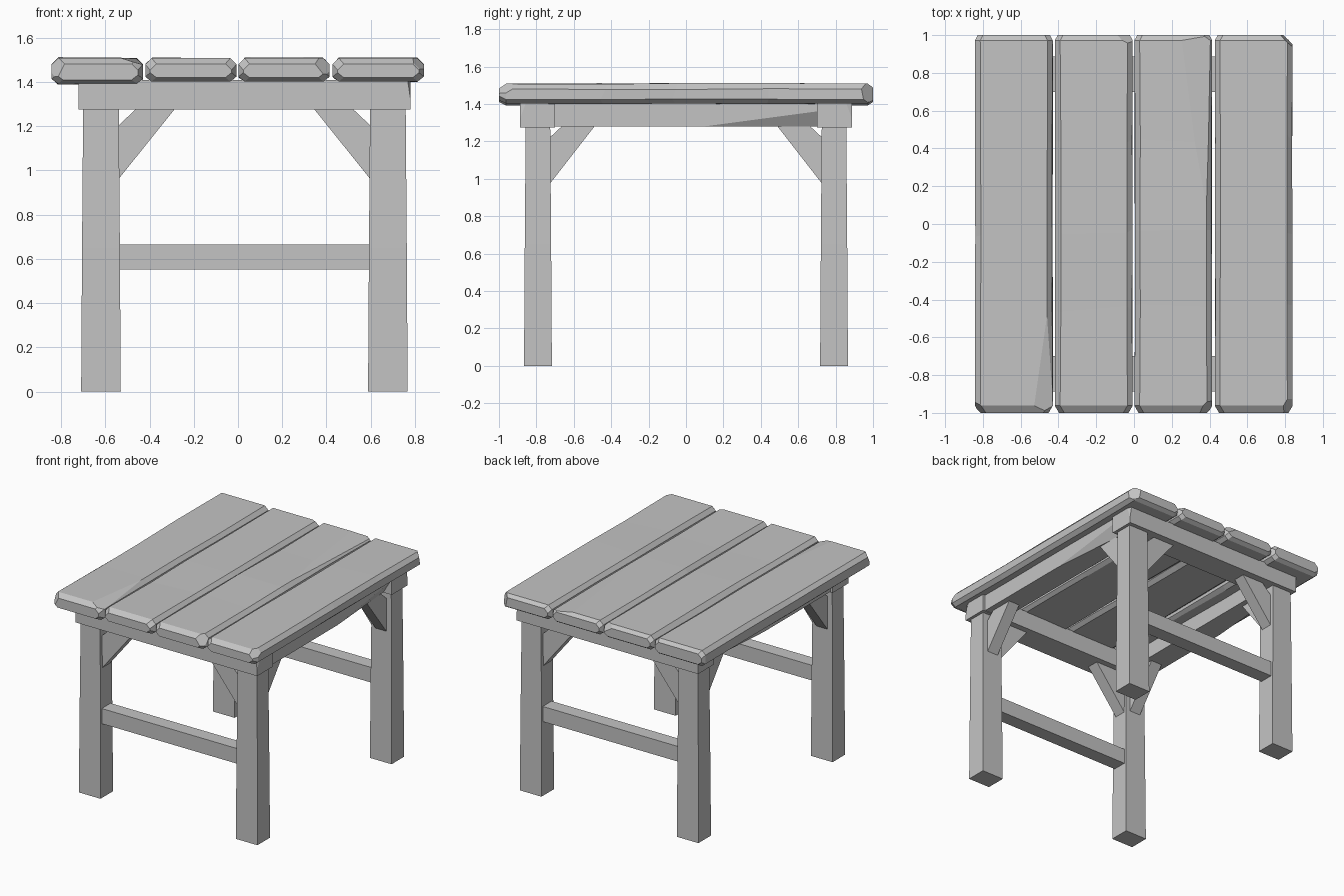
import bpy
import bmesh
import random
from mathutils import Vector

random.seed(4)
if "Cube" in bpy.data.objects:
    bpy.data.objects.remove(bpy.data.objects["Cube"], do_unlink=True)

GREY = (0.55, 0.55, 0.55, 1.0)
wood = bpy.data.materials.new("grey_wood")
wood.use_nodes = True
wood.diffuse_color = GREY
shader = next(n for n in wood.node_tree.nodes if n.type == "BSDF_PRINCIPLED")
shader.inputs["Base Color"].default_value = GREY
shader.inputs["Roughness"].default_value = 0.9


def finish(name, bm):
    bmesh.ops.recalc_face_normals(bm, faces=bm.faces)
    mesh = bpy.data.meshes.new(name)
    bm.to_mesh(mesh)
    bm.free()
    mesh.materials.append(wood)
    obj = bpy.data.objects.new(name, mesh)
    bpy.context.collection.objects.link(obj)
    return obj


def loft(loops):
    """Skin a row of equal closed loops and cap both ends."""
    bm = bmesh.new()
    rings = [[bm.verts.new(p) for p in loop] for loop in loops]
    count = len(rings[0])
    for a, b in zip(rings, rings[1:]):
        for i in range(count):
            j = (i + 1) % count
            bm.faces.new((a[i], a[j], b[j], b[i]))
    bm.faces.new(rings[0])
    bm.faces.new(rings[-1])
    return bm


def chip(bm, point, normal):
    """Slice off everything beyond a plane and close the cut."""
    geom = bm.verts[:] + bm.edges[:] + bm.faces[:]
    cut = bmesh.ops.bisect_plane(bm, geom=geom, plane_co=point,
                                 plane_no=Vector(normal).normalized(), clear_outer=True)
    edges = [e for e in cut["geom_cut"] if isinstance(e, bmesh.types.BMEdge)]
    bmesh.ops.holes_fill(bm, edges=edges)


def rect(x0, x1, y0, y1, z):
    return [(x0, y0, z), (x1, y0, z), (x1, y1, z), (x0, y1, z)]


def box(x0, x1, y0, y1, z0, z1):
    return loft([rect(x0, x1, y0, y1, z0), rect(x0, x1, y0, y1, z1)])


# Table top: four rough planks with chamfered edges
def plank_loop(cx, y, half, low, high, wobble):
    c, d = 0.028, 0.022
    outline = [(-half + c, low), (half - c, low), (half, low + d), (half, high - c),
               (half - c, high), (-half + c, high), (-half, high - c), (-half, low + d)]
    w = lambda s: random.uniform(-s, s)
    return [(cx + x + w(wobble * 0.6), y + w(wobble * 6), z + w(wobble)) for x, z in outline]


CHIPS = {
    0: [((-0.81, -0.97, 1.49), (-1, -1, 0.5)), ((-0.45, -0.5, 1.503), (0.3, -0.04, 1))],
    1: [((-0.05, 0.98, 1.49), (0.5, 1, 0.8))],
    2: [((0.34, 0.6, 1.505), (0.12, 0.02, 1)), ((0.38, -0.97, 1.48), (1, -1, 0.8))],
    3: [((0.81, 0.97, 1.47), (1, 1, 0.2)), ((0.81, -0.96, 1.49), (1, -0.6, 1))],
}
for i, cx in enumerate((-0.636, -0.213, 0.208, 0.634)):
    half = 0.206
    low = 1.392 if i == 0 else 1.402
    loops = [plank_loop(cx, -1, half - 0.022, low + 0.018, 1.482, 0)]
    loops.append(plank_loop(cx, -0.962, half, low, 1.508, 0))
    for y in (-0.45, -0.05, 0.45):
        loops.append(plank_loop(cx, y, half - 0.002, low, 1.508, 0.004))
    loops.append(plank_loop(cx, 0.972, half, low, 1.508, 0))
    loops.append(plank_loop(cx, 1, half - 0.015, low + 0.018, 1.488, 0))
    bm = loft(loops)
    for point, normal in CHIPS[i]:
        chip(bm, point, normal)
    finish(f"top_plank_{i + 1}", bm)

MID = 0.029  # the frame stands slightly off centre
LEG_IN, LEG_OUT = 0.568, 0.729

# Apron rails under the top
for name, s in (("front", -1), ("back", 1)):
    y0, y1 = sorted((s * 0.70, s * 0.888))
    bm = box(-0.722, 0.78, y0, y1, 1.275, 1.408)
    chip(bm, (0.768, s * 0.888, 1.40), (1, s * 0.4, 0.15))
    finish(name + "_rail", bm)
for name, s in (("left", 1), ("right", -1)):
    x0, x1 = sorted((MID + s * 0.56, MID + s * 0.732))
    bm = box(x0, x1, -0.72, 0.72, 1.278, 1.406)
    chip(bm, (MID + s * 0.722, 0.3, 1.29), (s, 0.08, -0.6))
    finish(name + "_rail", bm)


# Corner braces: a slanted bar with one end on the leg, one on the rail
def brace(name, along_x, start, direction, low, reach, gap, side0, side1):
    outline = [(-0.01, low), (reach, 1.28), (gap, 1.28), (-0.01, 1.275 - gap)]
    loops = []
    for side in (side0, side1):
        pts = [(start + direction * d, z) for d, z in outline]
        loops.append([(p, side, z) if along_x else (side, p, z) for p, z in pts])
    finish(name, loft(loops))


# Legs, slightly wider at the foot, each with two braces
for yname, sy in (("front", -1), ("back", 1)):
    for xname, sx in (("left", 1), ("right", -1)):
        loops = []
        for z, flare in ((0, 0.009), (0.65, 0.005), (1.29, 0)):
            xs = sorted((MID + sx * (LEG_IN - flare), MID + sx * (LEG_OUT + flare)))
            ys = sorted((sy * (0.726 - flare), sy * (0.857 + flare)))
            loops.append(rect(*xs, *ys, z))
        corner = f"{yname}_{xname}"
        finish(corner + "_leg", loft(loops))
        brace(corner + "_cross_brace", True, MID + sx * LEG_IN, -sx,
              0.95, 0.255, 0.08, sy * 0.745, sy * 0.835)
        brace(corner + "_side_brace", False, sy * 0.724, -sy,
              0.965, 0.235, 0.06, MID + sx * 0.60, MID + sx * 0.69)

# Stretchers joining the legs at the front and at the back
for name, s in (("front", -1), ("back", 1)):
    y0, y1 = sorted((s * 0.74, s * 0.845))
    finish(name + "_stretcher", box(-0.56, 0.62, y0, y1, 0.552, 0.665))
